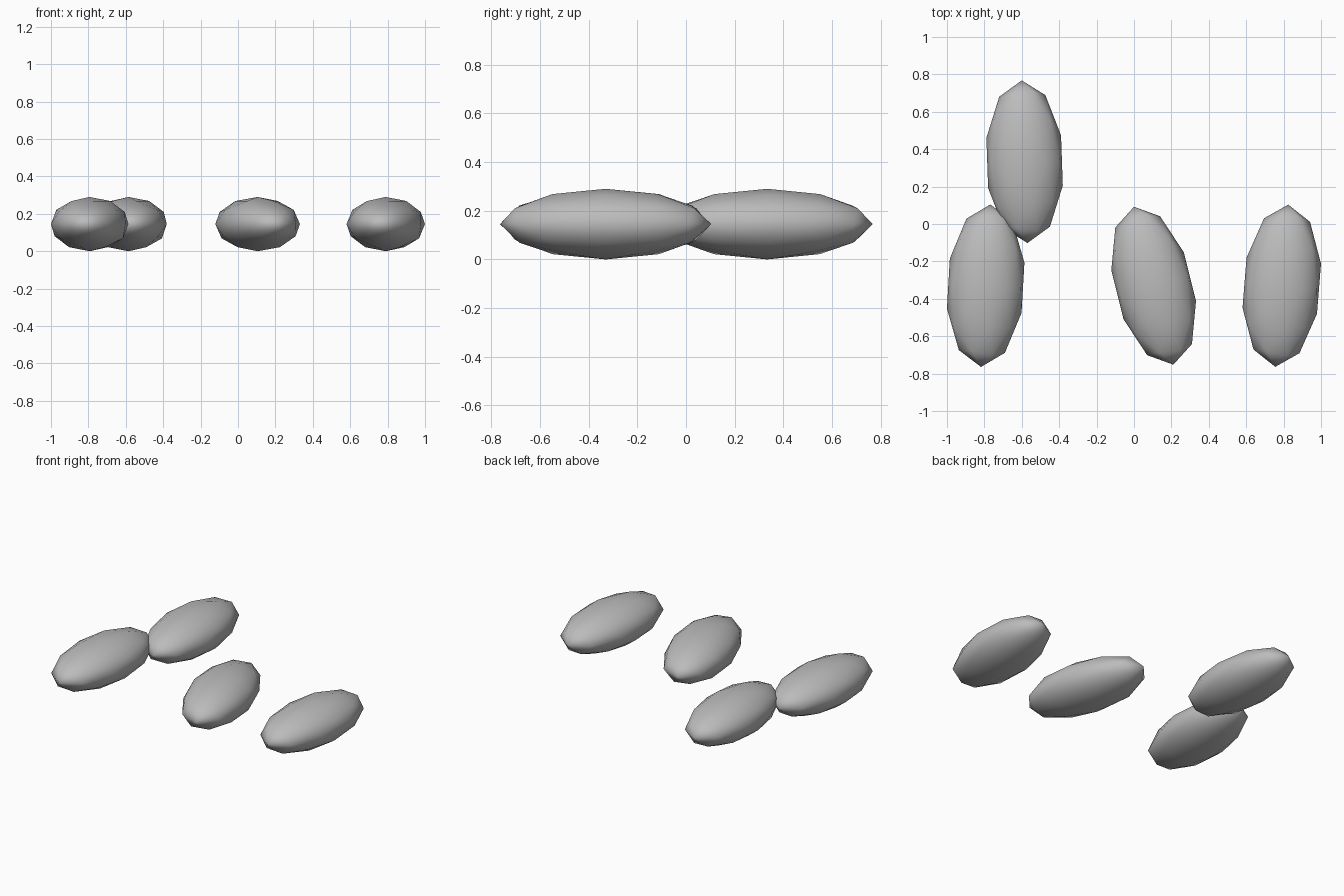
import bpy
import math

if "Cube" in bpy.data.objects:
    bpy.data.objects.remove(bpy.data.objects["Cube"])

grey = bpy.data.materials.new("neutral grey")
grey.diffuse_color = (0.5, 0.5, 0.5, 1)
grey.use_nodes = True
grey.node_tree.nodes["Principled BSDF"].inputs["Base Color"].default_value = grey.diffuse_color


def pebble(name, x, y, turn):
    """Low, elongated faceted ellipsoid lying along y, turned about z."""
    bpy.ops.mesh.primitive_ico_sphere_add(subdivisions=2, radius=1)
    ob = bpy.context.object
    ob.name = name
    ob.scale = (0.21, 0.435, 0.145)
    ob.rotation_euler.z = math.radians(turn)
    ob.location = (x, y, 0.145)
    ob.data.materials.append(grey)
    bpy.ops.object.shade_smooth()


# Three pebbles in the front row and one behind
pebble("left_pebble", -0.793, -0.33, -3.3)
pebble("middle_pebble", 0.105, -0.33, 14)
pebble("right_pebble", 0.79, -0.33, -4.6)
pebble("rear_pebble", -0.585, 0.333, 2)
